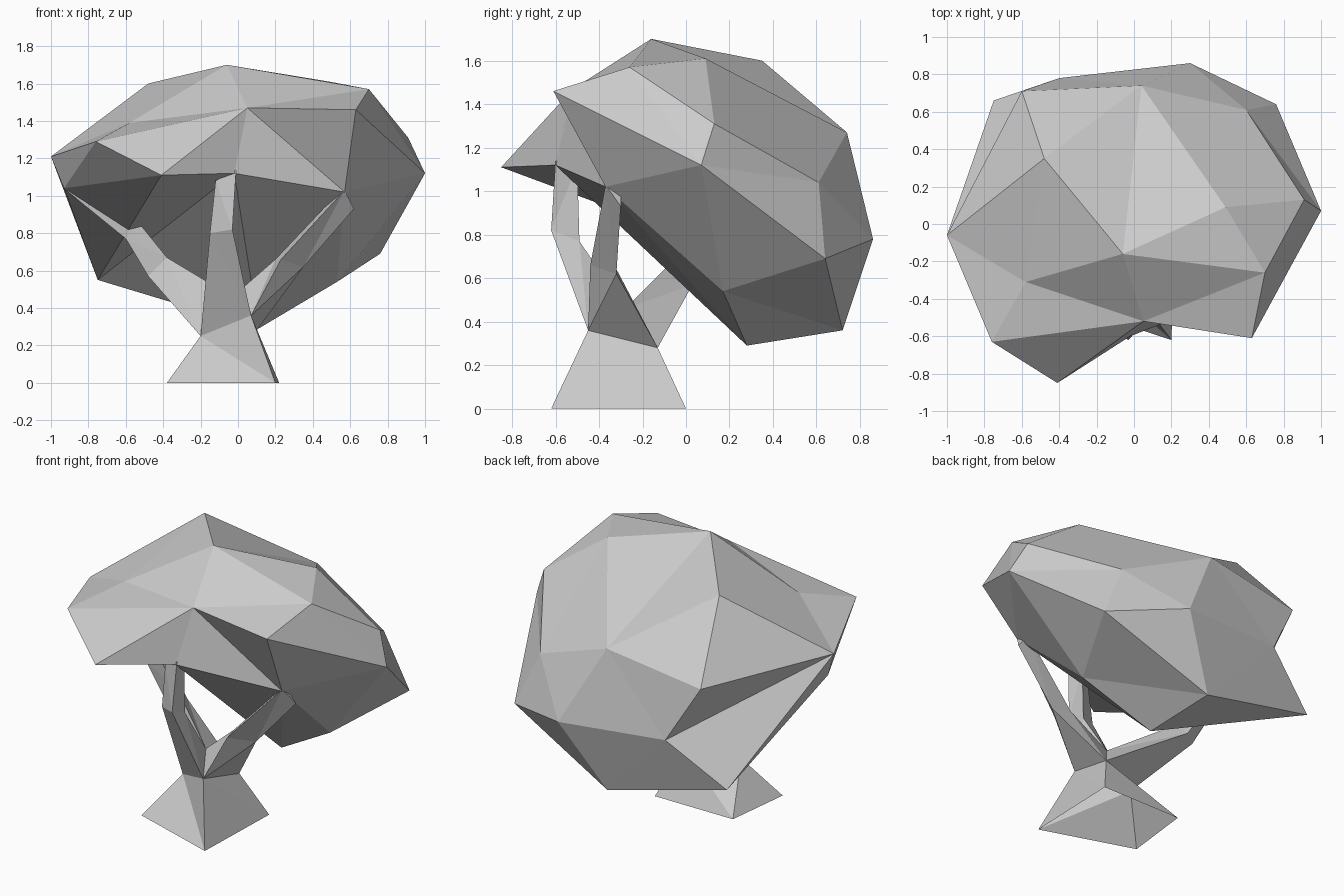
import bpy, bmesh
from mathutils import Vector

if "Cube" in bpy.data.objects:
    bpy.data.objects.remove(bpy.data.objects["Cube"])


def finish(bm, name):
    bmesh.ops.recalc_face_normals(bm, faces=bm.faces)
    mesh = bpy.data.meshes.new(name)
    bm.to_mesh(mesh)
    bm.free()
    obj = bpy.data.objects.new(name, mesh)
    bpy.context.collection.objects.link(obj)
    return obj


def skin(name, points, centre=None, patches=(), holes=()):
    """Facet a skin over the points. With a centre, triangulate on a sphere round it so dents
    survive. Each patch is a list of fans that replace the faces among their points; holes
    only remove faces."""
    bm = bmesh.new()
    verts = {}
    for key, p in points.items():
        co = Vector(p)
        if centre:
            co = (co - Vector(centre)).normalized()
        verts[key] = bm.verts.new(co)
    bmesh.ops.convex_hull(bm, input=list(bm.verts))
    for key, p in points.items():
        verts[key].co = p

    def clear(keys):
        inside = {verts[k] for k in keys}
        bmesh.ops.delete(bm, geom=[f for f in bm.faces if set(f.verts) <= inside],
                         context='FACES_ONLY')

    for fans in patches:
        clear("".join(fans))
        for fan in fans:
            for a, b in zip(fan[1:], fan[2:]):
                bm.faces.new((verts[fan[0]], verts[a], verts[b]))
    for hole in holes:
        clear(hole)
    return finish(bm, name)


def branch(name, rings):
    """Three-sided limb lofted through triangular sections."""
    bm = bmesh.new()
    rings = [[bm.verts.new(p) for p in ring] for ring in rings]
    for lo, hi in zip(rings, rings[1:]):
        for i in range(3):
            j = (i + 1) % 3
            bm.faces.new((lo[i], lo[j], hi[j], hi[i]))
    bm.faces.new(rings[-1])
    bmesh.ops.triangulate(bm, faces=list(bm.faces))
    return finish(bm, name)


# Canopy: leaning, faceted crown with a dented brow and flat underside
crown = dict(
    A=(-.06, -.16, 1.70), C=(-.48, .35, 1.60), K=(.49, .09, 1.61), D=(.70, -.26, 1.57),
    G=(.63, -.61, 1.46), H=(.05, -.52, 1.47), P=(-.58, -.31, 1.39), J=(-.76, -.63, 1.29),
    B=(-1, -.06, 1.21), I=(-.41, -.85, 1.11), E=(.91, .13, 1.31), F=(1, .07, 1.12),
    O=(.60, .61, 1.04), L=(.04, .74, 1.27), V=(-.60, .71, 1.17), W=(-.40, .78, .82),
    M=(.30, .86, .78), N=(.76, .64, .69), T=(-.02, -.60, 1.12), Q=(.57, -.37, 1.02),
    Y=(-.93, -.10, 1.04), S=(.53, .17, .54), R=(.11, .28, .29), X=(.05, .72, .36),
    U=(-.75, .66, .55))
skin("canopy", crown, (0, .1, 1.05),
     [["HTQG"], ["GQFD"], ["ACLK"], ["BVWU"], ["UYITR", "TQR"]])

# Trunk: open flared foot narrowing to a three-cornered fork
front, back, left = (.07, -.45, .36), (.10, -.13, .28), (-.20, -.27, .25)
crotch = (-.03, -.28, .46)
trunk = dict(a=(.20, -.62, 0), b=(.22, 0, 0), c=(-.33, 0, 0), d=(-.38, -.43, 0),
             f=front, k=back, l=left)
skin("trunk", trunk, None, [["afld"]], ["abcd", "fkl"])

# Three limbs growing from the sides of the fork
branch("middle_branch", [(front, left, crotch),
                         [(-.03, -.62, .82), (-.15, -.55, .80), (-.03, -.49, .77)],
                         [(-.01, -.60, 1.14), (-.12, -.56, 1.08), (-.03, -.50, 1.12)]])
branch("right_branch", [(front, back, crotch),
                        [(.23, -.44, .66), (.35, -.32, .62), (.20, -.33, .66)],
                        [(.57, -.37, 1.03), (.62, -.30, .93), (.54, -.30, 1.02)]])
branch("left_branch", [(left, back, crotch),
                       [(-.48, -.05, .57), (-.38, .03, .57), (-.38, -.07, .67)],
                       [(-.60, -.06, .77), (-.53, .03, .80), (-.55, -.07, .88)],
                       [(-.92, -.10, 1.03), (-.90, -.06, 1.03), (-.91, -.09, 1.05)]])
